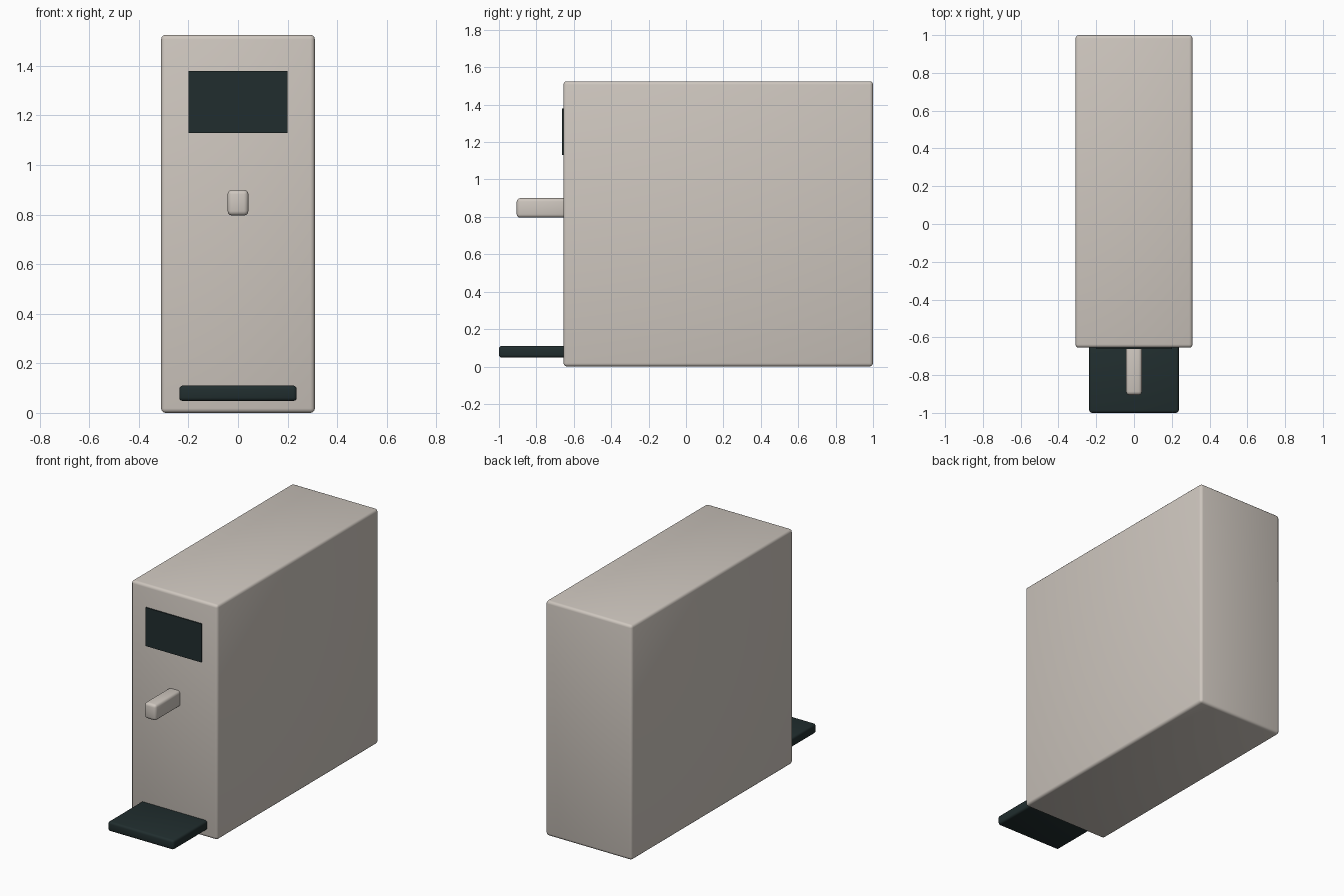
import bpy
import math
from mathutils import Vector

old = bpy.data.objects.get("Cube")
if old:
    bpy.data.objects.remove(old, do_unlink=True)


def make_material(name, colour):
    mat = bpy.data.materials.new(name)
    mat.use_nodes = True
    mat.diffuse_color = colour
    mat.node_tree.nodes["Principled BSDF"].inputs["Base Color"].default_value = colour
    return mat


def make_box(name, low, high, mat, bevel=0.0):
    """Box between two corners, with optional rounded edges."""
    low, high = Vector(low), Vector(high)
    bpy.ops.mesh.primitive_cube_add(size=1, location=(low + high) / 2)
    box = bpy.context.object
    box.name = name
    box.scale = high - low
    bpy.ops.object.transform_apply(location=False, rotation=False, scale=True)
    box.data.materials.append(mat)
    if bevel:
        mod = box.modifiers.new("Rounded edges", "BEVEL")
        mod.width = bevel
        mod.segments = 3
        bpy.ops.object.modifier_apply(modifier=mod.name)
        bpy.ops.object.shade_smooth_by_angle(angle=math.radians(40))
    return box


beige = make_material("warm beige", (0.62, 0.57, 0.52, 1))
dark = make_material("dark slate", (0.015, 0.027, 0.028, 1))

FRONT = -0.655

# Main housing
make_box("housing", (-0.31, FRONT, 0), (0.31, 1, 1.525), beige, 0.018)

# Display panel on the front
make_box("display_panel", (-0.2, FRONT - 0.007, 1.13), (0.2, FRONT + 0.002, 1.38), dark)

# Dispensing spout
make_box("spout", (-0.042, -0.905, 0.796), (0.042, FRONT + 0.03, 0.9), beige, 0.018)

# Drip tray at the base
make_box("drip_tray", (-0.237, -1, 0.048), (0.237, FRONT + 0.03, 0.11), dark, 0.014)
